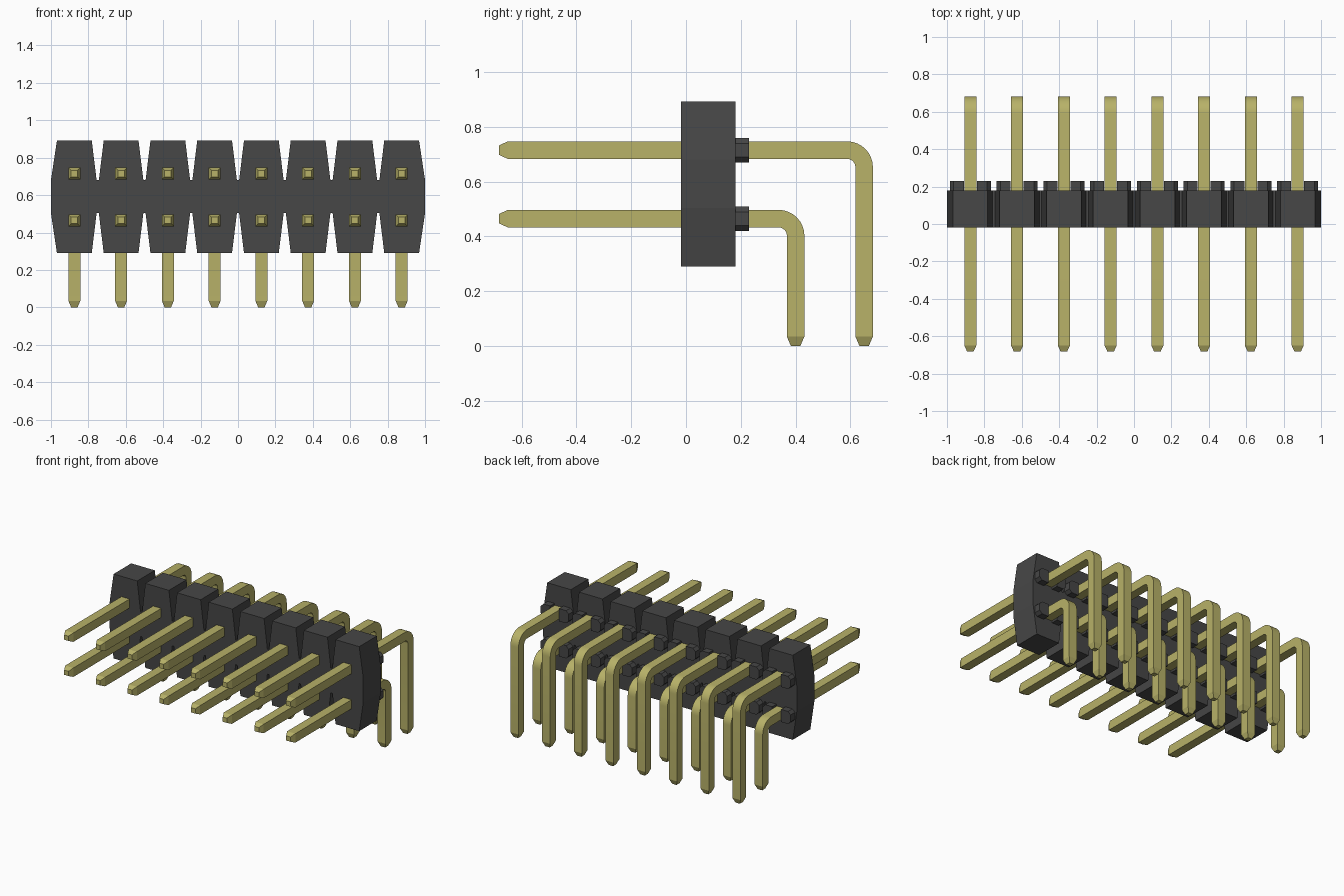
import bpy, bmesh, math
from mathutils import Vector

cube = bpy.data.objects.get("Cube")
if cube:
    bpy.data.objects.remove(cube, do_unlink=True)

COUNT, PITCH = 8, 0.25
ROWS = ((0.715, 0.65, "upper"), (0.465, 0.40, "lower"))   # height, leg y, name
XS = [(i - (COUNT - 1) / 2) * PITCH for i in range(COUNT)]


def material(name, color):
    m = bpy.data.materials.new(name)
    m.use_nodes = True
    m.diffuse_color = color
    m.node_tree.nodes["Principled BSDF"].inputs["Base Color"].default_value = color
    return m


black = material("black plastic", (0.063, 0.063, 0.063, 1))
gold = material("gold metal", (0.48, 0.445, 0.14, 1))


def finish(bm, name, mat):
    bmesh.ops.recalc_face_normals(bm, faces=bm.faces)
    me = bpy.data.meshes.new(name)
    bm.to_mesh(me)
    bm.free()
    me.materials.append(mat)
    return me


def place(name, me, x=0, z=0):
    ob = bpy.data.objects.new(name, me)
    ob.location = (x, 0, z)
    bpy.context.collection.objects.link(ob)
    return ob


def prism(name, outline, y0, y1, mat):
    """Extrude an xz outline from y0 to y1."""
    bm = bmesh.new()
    face = bm.faces.new([bm.verts.new((x, y0, z)) for x, z in outline])
    new = bmesh.ops.extrude_face_region(bm, geom=[face])["geom"]
    bmesh.ops.translate(bm, vec=(0, y1 - y0, 0),
                        verts=[v for v in new if isinstance(v, bmesh.types.BMVert)])
    return finish(bm, name, mat)


# Housing: one notched outline, with a narrow flat web between positions
def edge_chain(z_mid, z_end):
    pts = []
    for i, x in enumerate(XS):
        left = 0.125 if i == 0 else 0.119
        right = 0.125 if i == COUNT - 1 else 0.119
        pts += [(x - left, z_mid), (x - 0.093, z_end), (x + 0.093, z_end), (x + right, z_mid)]
    return pts


outline = edge_chain(0.68, 0.892) + edge_chain(0.503, 0.29)[::-1]
place("housing", prism("housing", outline, -0.018, 0.18, black))

# Standoff lumps: one either side of each pin, chamfered on the outside
for side, label in ((-1, "right"), (1, "left")):
    pts = [(side * x, z) for x, z in ((0.035, -0.045), (0.09, -0.045), (0.11, -0.025),
                                      (0.11, 0.025), (0.09, 0.045), (0.035, 0.045))]
    me = prism("standoff_" + label, pts, 0.17, 0.229, black)
    for z, leg, row in ROWS:
        for i, x in enumerate(XS):
            place(f"standoff_{label}_{row}_{i + 1}", me, x, z)


# Pins: square section swept along a right-angle path with tapered tips
def pin_mesh(name, height, leg_y, half=0.032, tip=0.017, radius=0.062, steps=8):
    rings = [(-0.683, height, 0, tip), (-0.65, height, 0, half)]
    for k in range(steps + 1):
        a = math.pi / 2 * k / steps
        rings.append((leg_y - radius + radius * math.sin(a),
                      height - radius + radius * math.cos(a), a, half))
    rings += [(leg_y, 0.035, math.pi / 2, half), (leg_y, 0, math.pi / 2, tip)]
    bm = bmesh.new()
    loops = []
    for y, z, a, h in rings:
        normal = Vector((0, math.sin(a), math.cos(a)))
        side = Vector((1, 0, 0))
        loops.append([bm.verts.new(Vector((0, y, z)) + side * h * s + normal * h * t)
                      for s, t in ((-1, -1), (1, -1), (1, 1), (-1, 1))])
    for p, q in zip(loops, loops[1:]):
        for j in range(4):
            bm.faces.new((p[j], p[(j + 1) % 4], q[(j + 1) % 4], q[j]))
    bm.faces.new(loops[0])
    bm.faces.new(loops[-1])
    return finish(bm, name, gold)


for z, leg, row in ROWS:
    me = pin_mesh(row + "_pin", z, leg)
    pins = [place(f"{row}_pin_{i + 1}", me, x) for i, x in enumerate(XS)]
    bpy.ops.object.select_all(action='DESELECT')
    pins[0].select_set(True)
    bpy.context.view_layer.objects.active = pins[0]
    bpy.ops.object.shade_smooth_by_angle(angle=math.radians(20))
